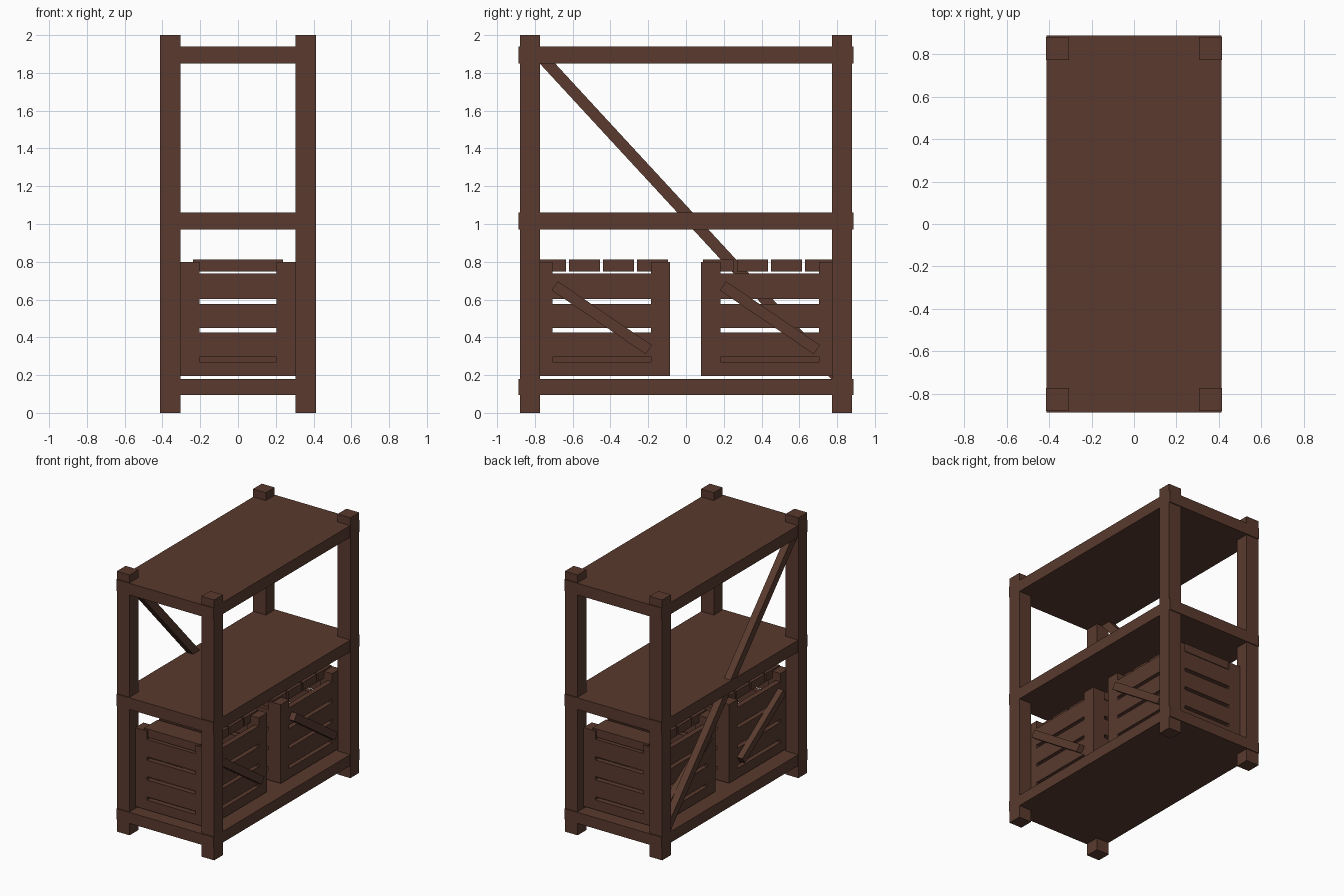
import bpy
import math

cube = bpy.data.objects.get("Cube")
if cube:
    bpy.data.objects.remove(cube, do_unlink=True)

wood = bpy.data.materials.new("dark_brown_wood")
wood.use_nodes = True
COLOR = (0.1, 0.042, 0.027, 1)
wood.diffuse_color = COLOR
wood.node_tree.nodes["Principled BSDF"].inputs["Base Color"].default_value = COLOR


def box(name, x, y, z, tilt=0):
    """Flat box spanning the (low, high) ranges, tilted about its centre on x."""
    spans = (x, y, z)
    centre = [(a + b) / 2 for a, b in spans]
    half = [(b - a) / 2 for a, b in spans]
    bpy.ops.mesh.primitive_cube_add(size=2)
    obj = bpy.context.object
    obj.name = name
    for v in obj.data.vertices:
        v.co = [c * h for c, h in zip(v.co, half)]
    obj.location = centre
    obj.rotation_euler.x = tilt
    obj.data.materials.append(wood)
    return obj


def plank(name, x, start, end, width):
    """Diagonal board between two (y, z) points."""
    dy, dz = end[0] - start[0], end[1] - start[1]
    cy, cz = (start[0] + end[0]) / 2, (start[1] + end[1]) / 2
    half = math.hypot(dy, dz) / 2
    box(name, x, (cy - half, cy + half), (cz - width / 2, cz + width / 2),
        math.atan2(dz, dy))


def span(side, inner, outer):
    """Range from inner to outer on the given side of zero."""
    return tuple(sorted((side * inner, side * outer)))


# Rack: corner posts, three shelves, one diagonal brace
for sx, xname in ((1, "left"), (-1, "right")):
    for sy, yname in ((-1, "front"), (1, "back")):
        box(f"{yname}_{xname}_post", span(sx, 0.305, 0.414),
            span(sy, 0.773, 0.88), (0, 2))

for name, low, high in (("bottom", 0.095, 0.18), ("middle", 0.97, 1.06),
                        ("top", 1.85, 1.94)):
    box(f"{name}_shelf", (-0.412, 0.412), (-0.887, 0.887), (low, high))

plank("diagonal_brace", (-0.405, -0.35), (-0.78, 1.9), (0.845, 0.14), 0.06)

# Crate dimensions
HX, HY = 0.307, 0.363
CORNER, WALL = 0.102, 0.04
BASE = 0.195
SLATS = ((BASE, 0.27), (0.295, 0.425), (0.45, 0.577), (0.603, 0.737))


def crate(label, cy):
    # Corner posts and wall slats
    for sx in (1, -1):
        for sy in (1, -1):
            y = span(sy, HY - CORNER, HY)
            box(f"{label}_corner", span(sx, HX - CORNER, HX),
                (cy + y[0], cy + y[1]), (BASE, 0.8))
    inner_x, inner_y = HX - CORNER, HY - CORNER
    for z in SLATS:
        for s in (1, -1):
            box(f"{label}_side_slat", span(s, HX - WALL, HX),
                (cy - inner_y, cy + inner_y), z)
            y = span(s, HY - WALL, HY)
            box(f"{label}_end_slat", (-inner_x, inner_x),
                (cy + y[0], cy + y[1]), z)
    # Thick floor behind the lowest slits
    box(f"{label}_floor", (-HX + WALL, HX - WALL),
        (cy - HY + WALL, cy + HY - WALL), (BASE, 0.31))
    # Lid boards
    for i in range(4):
        mid = cy + (i - 1.5) * 0.18
        box(f"{label}_lid_board", (-0.238, 0.238),
            (mid - 0.082, mid + 0.082), (0.748, 0.812))
    # Diagonal board on both long sides
    for s in (1, -1):
        plank(f"{label}_diagonal_board", span(s, HX - 0.005, HX + 0.045),
              (cy - 0.248, 0.673), (cy + 0.25, 0.335), 0.058)


crate("front_crate", -0.447)
crate("back_crate", 0.443)
